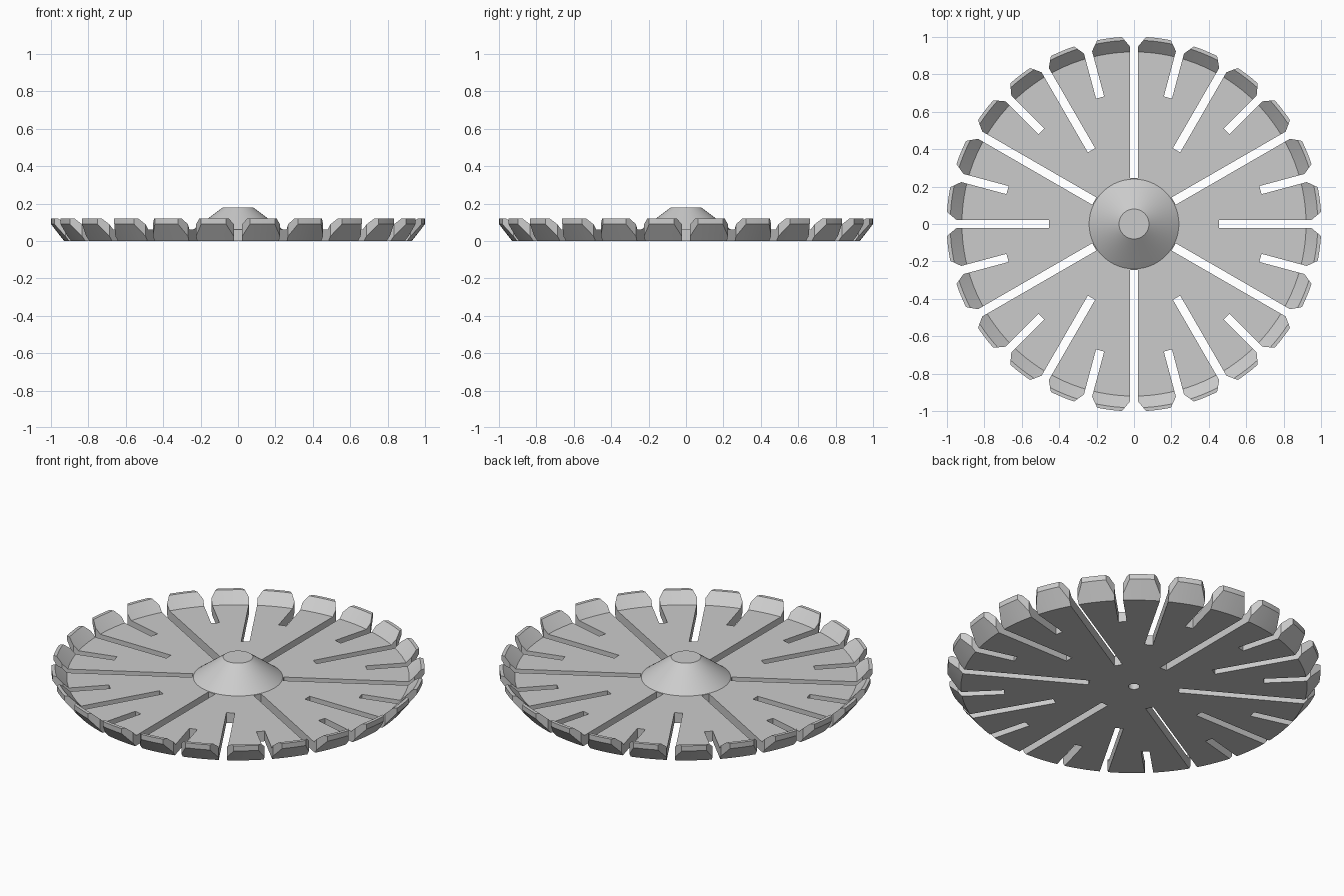
import bpy, bmesh, math
from mathutils import Matrix

if "Cube" in bpy.data.objects:
    bpy.data.objects.remove(bpy.data.objects["Cube"], do_unlink=True)

grey = bpy.data.materials.new("plain_grey")
grey.use_nodes = True
grey.diffuse_color = (0.6, 0.6, 0.6, 1)
grey.node_tree.nodes["Principled BSDF"].inputs["Base Color"].default_value = (0.6, 0.6, 0.6, 1)


def make_object(name, bm):
    bmesh.ops.recalc_face_normals(bm, faces=bm.faces)
    mesh = bpy.data.meshes.new(name)
    bm.to_mesh(mesh)
    bm.free()
    mesh.materials.append(grey)
    obj = bpy.data.objects.new(name, mesh)
    bpy.context.collection.objects.link(obj)
    return obj


def lathe(name, profile, steps, closed=False):
    """Revolve (radius, height) points about z; open ends are capped."""
    bm = bmesh.new()
    rings = []
    for r, z in profile:
        angles = [2 * math.pi * i / steps for i in range(steps)]
        rings.append([bm.verts.new((r * math.cos(a), r * math.sin(a), z)) for a in angles])
    pairs = list(zip(rings, rings[1:]))
    if closed:
        pairs.append((rings[-1], rings[0]))
    else:
        bm.faces.new(rings[0])
        bm.faces.new(rings[-1])
    for low, high in pairs:
        for i in range(steps):
            j = (i + 1) % steps
            bm.faces.new((low[i], low[j], high[j], high[i]))
    return make_object(name, bm)


def smooth(obj):
    bpy.ops.object.select_all(action='DESELECT')
    obj.select_set(True)
    bpy.context.view_layer.objects.active = obj
    bpy.ops.object.shade_smooth_by_angle(angle=math.radians(25))


# Flat plate with a raised, flared rim and a small centre hole
plate = lathe("slotted_plate", [(0.03, 0), (0.93, 0), (1.002, 0.09), (1.002, 0.12),
                                (0.983, 0.12), (0.92, 0.06), (0.03, 0.06)], 120, closed=True)

# Radial slots of three lengths, flaring outward to bevel the tooth corners
half = 0.0225
bm = bmesh.new()
for i in range(24):
    start = 0.70 if i % 2 else (0.245 if i % 4 == 2 else 0.455)
    side = [(start, half), (0.95, half), (1.05, 0.106)]
    outline = side + [(x, -y) for x, y in reversed(side)]
    turn = Matrix.Rotation(math.radians(15 * i), 4, 'Z')
    base = bm.faces.new([bm.verts.new(turn @ Matrix.Translation((x, y, -0.1)).translation)
                         for x, y in outline])
    lifted = bmesh.ops.extrude_face_region(bm, geom=[base])["geom"]
    bmesh.ops.translate(bm, vec=(0, 0, 0.4),
                        verts=[g for g in lifted if isinstance(g, bmesh.types.BMVert)])
cutter = make_object("slot_cutter", bm)
cutter.hide_render = True

cut = plate.modifiers.new("slots", 'BOOLEAN')
cut.operation = 'DIFFERENCE'
cut.solver = 'EXACT'
cut.object = cutter
bpy.context.view_layer.update()
depsgraph = bpy.context.evaluated_depsgraph_get()
result = bpy.data.meshes.new_from_object(plate.evaluated_get(depsgraph))
plate.modifiers.clear()
plate.data = result
bpy.data.objects.remove(cutter, do_unlink=True)
smooth(plate)

# Truncated cone in the middle
hub = lathe("centre_hub", [(0.24, 0.06), (0.08, 0.18)], 64)
smooth(hub)
